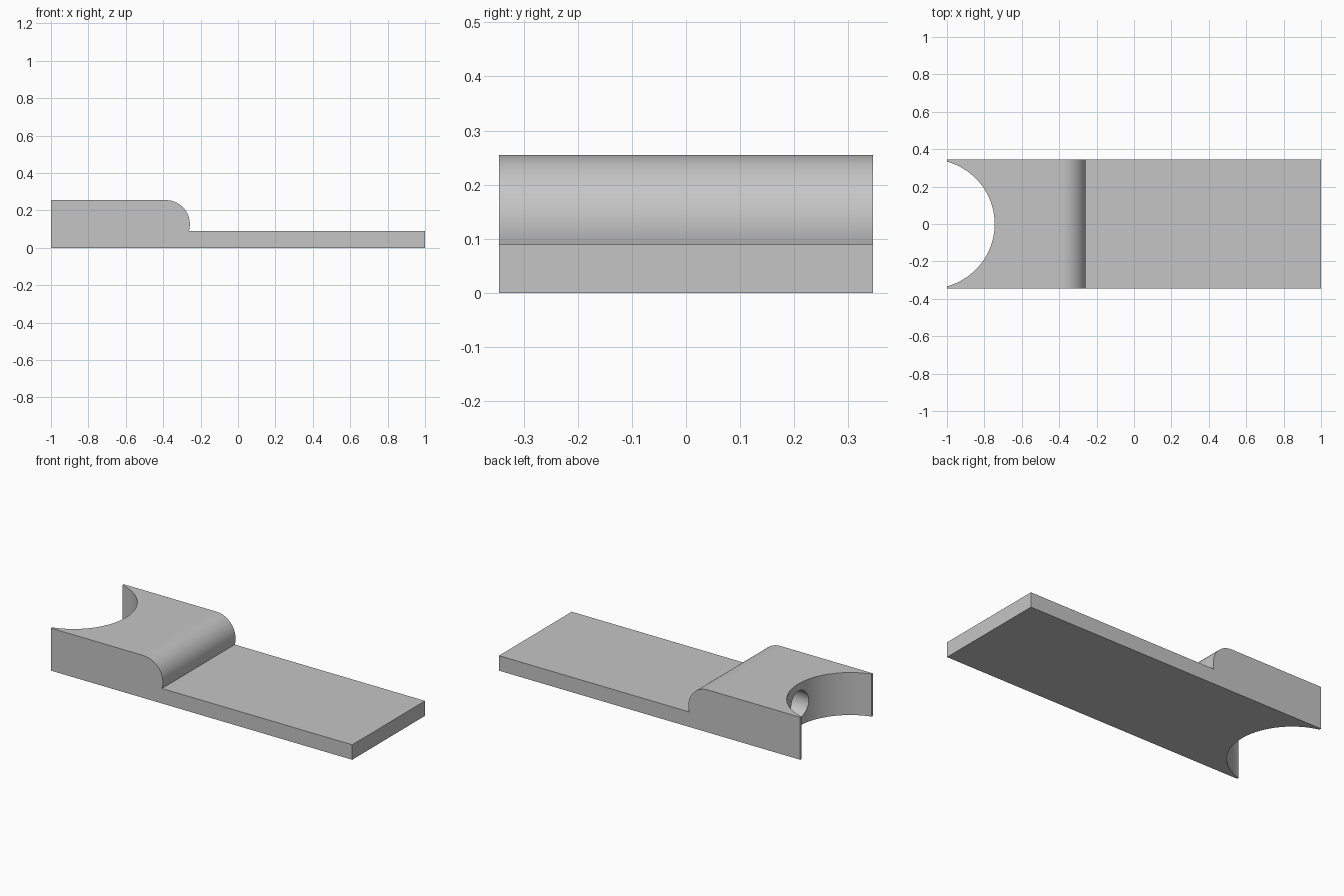
import bpy
import bmesh
from math import radians, sin, cos
from mathutils import Matrix

HALF_WIDTH = 0.345
HEIGHT = 0.255
PLATE = 0.09          # thickness of the thin plate
NOSE = HEIGHT / 2     # radius of the rounded step
NOSE_X = -0.385

default = bpy.data.objects.get("Cube")
if default:
    bpy.data.objects.remove(default, do_unlink=True)

grey = bpy.data.materials.new("plain grey")
grey.use_nodes = True
colour = (0.56, 0.56, 0.56, 1)
grey.diffuse_color = colour
grey.node_tree.nodes["Principled BSDF"].inputs["Base Color"].default_value = colour


def finish(name, bm):
    bmesh.ops.recalc_face_normals(bm, faces=bm.faces)
    mesh = bpy.data.meshes.new(name)
    bm.to_mesh(mesh)
    bm.free()
    mesh.materials.append(grey)
    obj = bpy.data.objects.new(name, mesh)
    bpy.context.collection.objects.link(obj)
    return obj


def cylinder(name, radius, depth, matrix, segments):
    bm = bmesh.new()
    bmesh.ops.create_cone(bm, cap_ends=True, segments=segments, radius1=radius,
                          radius2=radius, depth=depth, matrix=matrix)
    return finish(name, bm)


# Side profile: thick block with a rounded nose stepping down to a thin plate
profile = [(-1, 0), (1, 0), (1, PLATE)]
for i in range(25):
    a = radians(-17 + 107 * i / 24)
    profile.append((NOSE_X + NOSE * cos(a), NOSE + NOSE * sin(a)))
profile[3] = (profile[3][0], PLATE)
profile.append((-1, HEIGHT))

bm = bmesh.new()
face = bm.faces.new([bm.verts.new((x, -HALF_WIDTH, z)) for x, z in profile])
extruded = bmesh.ops.extrude_face_region(bm, geom=[face])["geom"]
bmesh.ops.translate(bm, vec=(0, 2 * HALF_WIDTH, 0),
                    verts=[g for g in extruded if isinstance(g, bmesh.types.BMVert)])
body = finish("stepped_block", bm)

# Round saddle at the thick end, and a blind bore along the length
saddle = cylinder("saddle_cutter", HALF_WIDTH, 1,
                  Matrix.Translation((-1.09, 0, NOSE)), 128)
bore = cylinder("bore_cutter", 0.085, 0.6,
                Matrix.Translation((-0.72, 0, NOSE)) @ Matrix.Rotation(radians(90), 4, "Y"), 48)

bpy.ops.object.select_all(action="DESELECT")
bpy.context.view_layer.objects.active = body
body.select_set(True)
for cutter in (saddle, bore):
    cutter.hide_render = True
    cut = body.modifiers.new(cutter.name, "BOOLEAN")
    cut.operation = "DIFFERENCE"
    cut.solver = "EXACT"
    cut.object = cutter
    bpy.ops.object.modifier_apply(modifier=cut.name)
    bpy.data.objects.remove(cutter, do_unlink=True)

bpy.ops.object.shade_smooth_by_angle(angle=radians(30))
